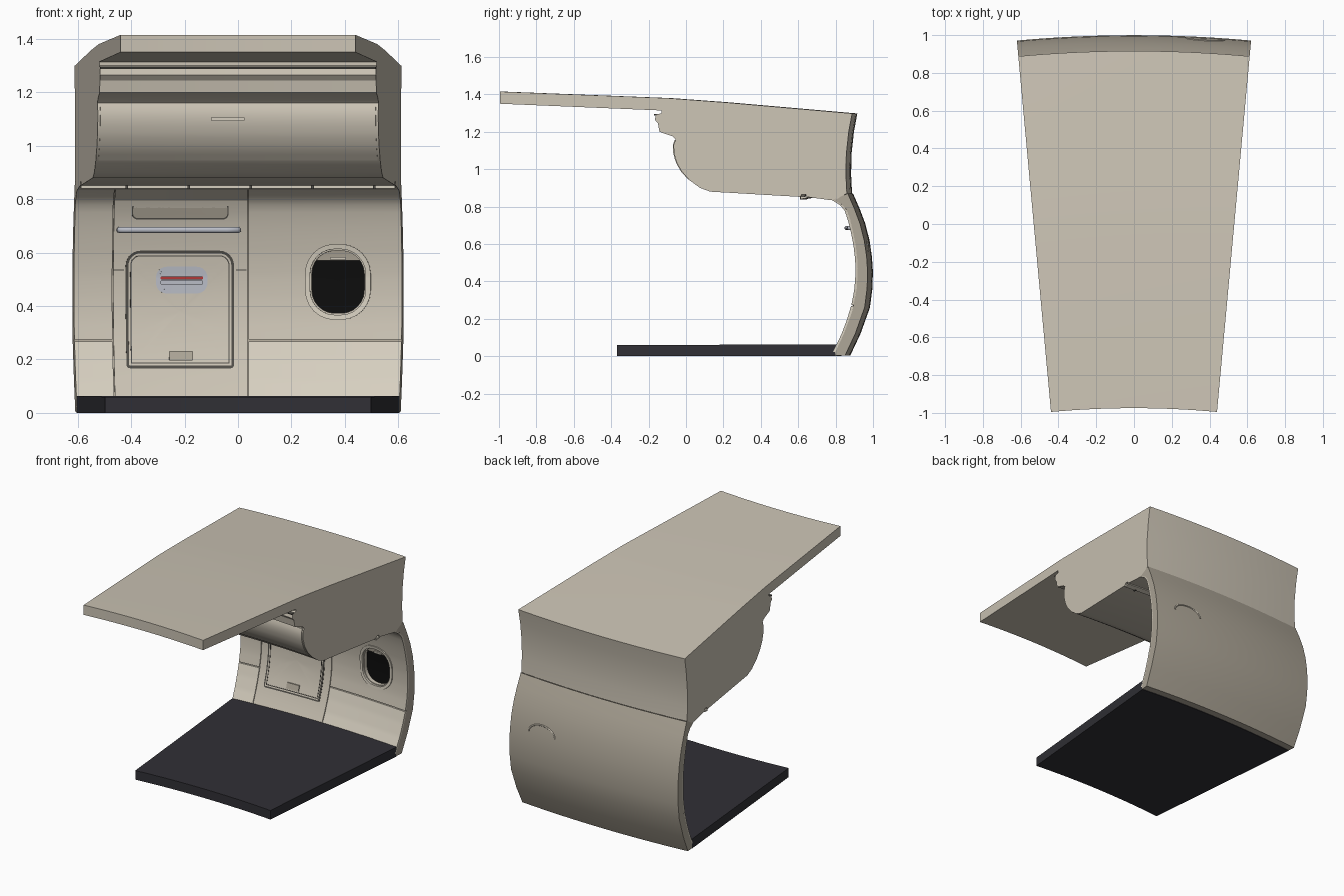
import bpy, bmesh, math

if "Cube" in bpy.data.objects:
    bpy.data.objects.remove(bpy.data.objects["Cube"])

R = 6.78              # outer radius of the ring the cabin slice is cut from
HALF = 0.621          # half width of the slice, measured along the outer radius
CY = R - 1.0


def bend(u, y, z):
    """Wrap straight coordinates around the ring axis."""
    a, r = u / R, y + CY
    return (r * math.sin(a), r * math.cos(a) - CY, z)


def centre(pts):
    """Convert a profile read on the side cut to the slice's centre plane."""
    k = math.cos(HALF / R)
    return [((y + CY) / k - CY, z) for y, z in pts]


def interp(pts, z):
    """y of a profile at height z (points sorted upward)."""
    for (y0, z0), (y1, z1) in zip(pts, pts[1:]):
        if z <= z1:
            return y0 + (y1 - y0) * max(0, z - z0) / (z1 - z0)
    return pts[-1][0]


def material(name, *rgb):
    m = bpy.data.materials.new(name)
    m.diffuse_color = (*rgb, 1)
    m.use_nodes = True
    m.node_tree.nodes["Principled BSDF"].inputs["Base Color"].default_value = m.diffuse_color
    return m


cream = material("cream", 0.60, 0.55, 0.46)
light = material("light_cream", 0.68, 0.63, 0.53)
shade_tan = material("tan", 0.42, 0.38, 0.31)
dark = material("dark_seam", 0.08, 0.075, 0.065)
carpet = material("carpet", 0.03, 0.029, 0.036)
black = material("black", 0.004, 0.004, 0.004)
silver = material("silver", 0.50, 0.52, 0.58)
red = material("red", 0.45, 0.04, 0.04)


def make(name, verts, faces, mat):
    bm = bmesh.new()
    vs = [bm.verts.new(v) for v in verts]
    for f in faces:
        bm.faces.new([vs[i] for i in f])
    bmesh.ops.remove_doubles(bm, verts=bm.verts[:], dist=1e-5)
    bmesh.ops.recalc_face_normals(bm, faces=bm.faces[:])
    me = bpy.data.meshes.new(name)
    bm.to_mesh(me)
    bm.free()
    me.materials.append(mat)
    ob = bpy.data.objects.new(name, me)
    bpy.context.collection.objects.link(ob)
    smooth(ob)
    return ob


def smooth(ob):
    ob.data.shade_smooth()
    ob.data.set_sharp_from_angle(angle=math.radians(28))


def loft(name, rings, mat, closed=False):
    """Skin a list of equal closed point rings, capped or joined end to end."""
    n, m = len(rings[0]), len(rings)
    faces = []
    for i in range(m if closed else m - 1):
        a, b = i * n, (i + 1) % m * n
        faces += [(a + j, a + (j + 1) % n, b + (j + 1) % n, b + j) for j in range(n)]
    if not closed:
        faces += [tuple(range(n)), tuple(range((m - 1) * n, m * n))]
    return make(name, [p for r in rings for p in r], faces, mat)


def sweep(name, prof, u0, u1, mat, n=16):
    us = [u0 + (u1 - u0) * i / n for i in range(n + 1)]
    return loft(name, [[bend(u, y, z) for y, z in prof] for u in us], mat)


def rrect(cx, cz, w, h, rt, rb=None, grow=0):
    """Rounded rectangle outline in (u, z) with subdivided straight sides."""
    rb = rt if rb is None else rb
    hw, hh = w / 2 + grow, h / 2 + grow
    arc = []
    for k, (sx, sz, r) in enumerate([(1, 1, rt), (-1, 1, rt), (-1, -1, rb), (1, -1, rb)]):
        r = max(r + grow, 0.001)
        for i in range(7):
            a = math.pi / 2 * (k + i / 6)
            arc.append((cx + sx * (hw - r) + r * math.cos(a), cz + sz * (hh - r) + r * math.sin(a)))
    out = []
    for i, p in enumerate(arc):
        q = arc[(i + 1) % len(arc)]
        steps = 8 if i % 7 == 6 else 1
        out += [(p[0] + (q[0] - p[0]) * t / steps, p[1] + (q[1] - p[1]) * t / steps) for t in range(steps)]
    return out


def on(outline, off, prof):
    return [bend(u, interp(prof, z) + off, z) for u, z in outline]


def patch(name, outline, front, back, mat, prof=None):
    """Slab with the given outline that follows a curved wall."""
    prof = prof or inner
    cu = sum(p[0] for p in outline) / len(outline)
    cz = sum(p[1] for p in outline) / len(outline)
    sc = lambda s: [(cu + (u - cu) * s, cz + (z - cz) * s) for u, z in outline]
    sizes = [0.05, 0.3, 0.55, 0.8, 1]
    rings = [on(sc(s), front, prof) for s in sizes] + [on(sc(s), back, prof) for s in sizes[::-1]]
    return loft(name, rings, mat)


def frame(name, args, g0, g1, front, back, mat):
    a, b = rrect(*args, grow=g0), rrect(*args, grow=g1)
    return loft(name, [on(a, front, inner), on(b, front, inner), on(b, back, inner), on(a, back, inner)], mat, True)


def tube(name, pts, r, mat):
    cu = bpy.data.curves.new(name, "CURVE")
    cu.dimensions = "3D"
    cu.bevel_depth, cu.bevel_resolution, cu.use_fill_caps = r, 3, True
    sp = cu.splines.new("POLY")
    sp.points.add(len(pts) - 1)
    for p, c in zip(sp.points, pts):
        p.co = (*bend(*c), 1)
    cu.materials.append(mat)
    bpy.context.collection.objects.link(bpy.data.objects.new(name, cu))


# Profiles (y, z)
inner = centre([(0.785, 0.02), (0.832, 0.12), (0.862, 0.2), (0.883, 0.27), (0.899, 0.35), (0.906, 0.43),
                (0.905, 0.51), (0.896, 0.59), (0.880, 0.67), (0.865, 0.73), (0.846, 0.785), (0.82, 0.812), (0.775, 0.838)])
outer = centre([(0.85, 0.003), (0.905, 0.12), (0.955, 0.26), (0.968, 0.36), (0.971, 0.45), (0.966, 0.53),
                (0.953, 0.62), (0.93, 0.71), (0.90, 0.79), (0.865, 0.87)])
bin_front = centre([(0.13, 0.88), (0.075, 0.90), (0.02, 0.94), (-0.025, 0.99), (-0.052, 1.04), (-0.065, 1.09),
                    (-0.066, 1.13), (-0.055, 1.16)])

# Ceiling panel and overhead bin body
top = centre([(-0.995, 1.35), (-0.995, 1.415), (-0.1, 1.38), (0.2, 1.358), (0.888, 1.298), (0.87, 1.2),
              (0.857, 1.08), (0.855, 0.97), (0.86, 0.87), (0.83, 0.855), (0.80, 0.835), (0.77, 0.835),
              (0.645, 0.852), (0.64, 0.866), (0.62, 0.866), (0.61, 0.852)])
scallop = centre([(-0.07, 1.175), (-0.142, 1.20), (-0.15, 1.245), (-0.167, 1.265), (-0.16, 1.29),
                  (-0.13, 1.30), (-0.13, 1.314)])
sweep("ceiling_and_bin_body", top + bin_front + scallop, -HALF, HALF, cream)

# Bin door, its handle and the trims above and below
zs = [0.945 + 0.21 * i / 10 for i in range(11)]
door = [(interp(bin_front, z) - 0.005, z) for z in zs] + [(interp(bin_front, z) + 0.01, z) for z in zs[::-1]]
sweep("bin_door", door, -0.61, 0.61, cream)
patch("bin_handle", rrect(-0.045, 1.1, 0.15, 0.016, 0.007), -0.011, 0, light, bin_front)
sweep("upper_trim", centre([(-0.17, 1.288), (-0.17, 1.294), (-0.14, 1.296), (-0.14, 1.288)]), -HALF, HALF, dark)
sweep("lower_rail", centre([(0.612, 0.84), (0.612, 0.853), (0.648, 0.853), (0.648, 0.846)]), -HALF, HALF, light)
for i in range(5):
    u = -0.44 + 0.245 * i
    sweep("rail_clip", centre([(0.604, 0.838), (0.604, 0.852), (0.62, 0.852), (0.62, 0.838)]),
          u - 0.005, u + 0.005, dark, 1)

# Outer wall shell
LIN = 0.012
shell = sweep("wall_shell", [(y + LIN, z) for y, z in inner] + [(y, z) for y, z in outer[::-1]]
              + centre([(0.8, 0.003)]), -HALF, HALF, shade_tan, 24)


# Lining panels with narrow seams between them
def lining(name, u0, u1, z0, z1, mat):
    hs = [z0 + (z1 - z0) * i / 20 for i in range(21)]
    prof = [(interp(inner, z), z) for z in hs] + [(interp(inner, z) + LIN + 0.002, z) for z in hs[::-1]]
    return sweep(name, prof, u0, u1, mat, 12)


lining("left_upper_lining", -HALF, -0.476, 0.274, 0.835, cream)
lining("left_lower_lining", -HALF, -0.476, 0.022, 0.268, light)
lining("exit_lining", -0.472, 0.036, 0.022, 0.835, cream)
window_lining = lining("window_lining", 0.04, HALF, 0.274, 0.835, cream)
lining("right_lower_lining", 0.04, HALF, 0.022, 0.268, light)

# Window recess, frame, pane and half-raised blind
win = (0.378, 0.49, 0.215, 0.25, 0.095)
cutter = patch("window_cutter", rrect(*win), -0.08, 0.04, dark)
cutter.hide_render = True
cutter.hide_set(True)
for ob in (shell, window_lining):
    mod = ob.modifiers.new("window", "BOOLEAN")
    mod.object, mod.operation, mod.solver = cutter, "DIFFERENCE", "EXACT"
    bpy.context.view_layer.objects.active = ob
    bpy.ops.object.modifier_apply(modifier="window")
    smooth(ob)
frame("window_frame", win, -0.002, 0.017, -0.007, 0.01, light)
frame("window_inner_rim", win, -0.008, 0.001, 0.006, 0.035, cream)
patch("window_pane", rrect(*win), 0.032, 0.042, black)
patch("window_blind", [(u, max(z, 0.57)) for u, z in rrect(*win)], 0.022, 0.031, shade_tan)
patch("blind_grip", rrect(0.378, 0.578, 0.06, 0.012, 0.005), 0.014, 0.024, light)

# Raised arc on the outside, above the window
tube("outer_window_arc", [(0.378 + 0.1 * math.cos(a), interp(outer, 0.56 + 0.06 * math.sin(a)), 0.56 + 0.06 * math.sin(a))
                          for a in [math.pi * i / 14 for i in range(15)]], 0.005, cream)

# Exit hatch with edge gap, handle cup, red grip and latch
hatch = (-0.22, 0.387, 0.40, 0.43, 0.05, 0.008)
frame("hatch_gap", hatch, -0.006, 0.005, -0.002, 0.01, dark)
patch("hatch_panel", rrect(*hatch, grow=-0.005), -0.005, 0.008, cream)
frame("hatch_rim", hatch, -0.016, -0.012, -0.007, 0.005, dark)
patch("handle_surround", rrect(-0.213, 0.497, 0.195, 0.10, 0.04), -0.007, 0.002, silver)
frame("handle_cup_rim", (-0.213, 0.5, 0.165, 0.078, 0.025), -0.005, 0.0, -0.012, 0.002, silver)
patch("handle_grip", rrect(-0.213, 0.488, 0.16, 0.018, 0.005), -0.018, 0, silver)
patch("red_grip", rrect(-0.213, 0.505, 0.16, 0.012, 0.003), -0.015, 0, red)
patch("hatch_latch", rrect(-0.217, 0.214, 0.09, 0.036, 0.003), -0.012, 0, shade_tan)
for u in (-0.452, 0.012):
    patch("hatch_side_seam", rrect(u, 0.535, 0.04, 0.003, 0.001), -0.001, 0.004, dark)

# Sign panel and grab bar above the hatch
sign = (-0.22, 0.756, 0.365, 0.06, 0.02)
frame("sign_rim", sign, -0.003, 0.002, -0.003, 0.005, dark)
patch("sign_panel", rrect(*sign, grow=-0.003), -0.002, 0.005, shade_tan)
bar_y = interp(inner, 0.685) - 0.032
bar = [(-0.225 - 0.22 + 0.44 * i / 12, bar_y, 0.685) for i in range(13)]
tube("grab_bar", [(-0.45, bar_y + 0.035, 0.685), (-0.45, bar_y + 0.01, 0.685)] + bar
     + [(0.0, bar_y + 0.01, 0.685), (0.0, bar_y + 0.035, 0.685)], 0.012, silver)

# Floor
sweep("floor", centre([(-0.37, 0), (-0.37, 0.06), (0.803, 0.063), (0.803, 0.0)]), -HALF, HALF, carpet)
